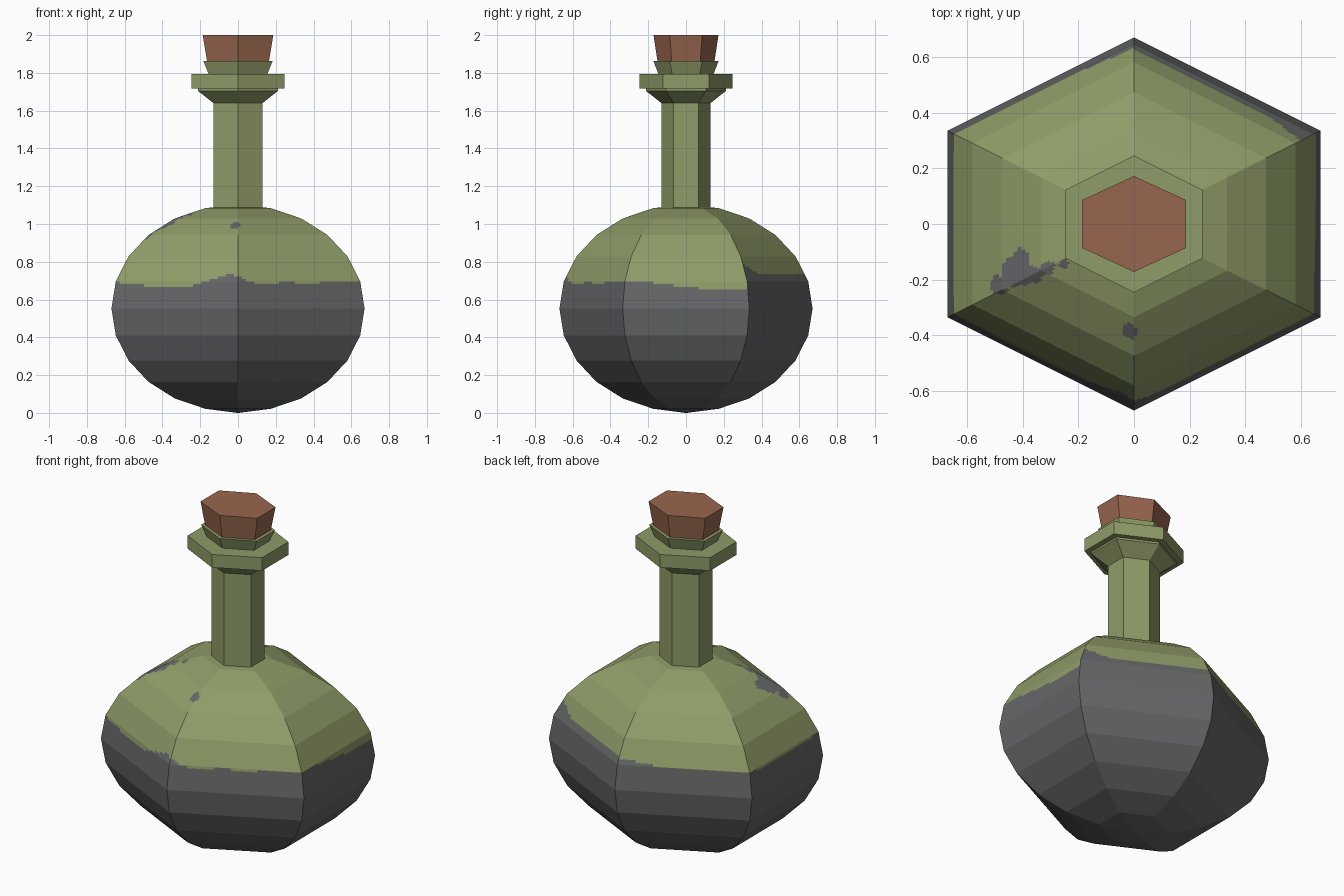
import bpy, bmesh, math

if "Cube" in bpy.data.objects:
    bpy.data.objects.remove(bpy.data.objects["Cube"])


def material(name, rgb):
    m = bpy.data.materials.new(name)
    lin = [((c / 255 + 0.055) / 1.055) ** 2.4 for c in rgb]
    m.diffuse_color = (*lin, 1)
    m.use_nodes = True
    m.node_tree.nodes["Principled BSDF"].inputs["Base Color"].default_value = m.diffuse_color
    return m


GLASS = material("olive glass", (143, 156, 104))
LIQUID = material("dark grey liquid", (101, 102, 103))
CORK = material("brown cork", (152, 102, 78))

# Hexagon with points at front and back, stretched to a unit square
HEX = [(0, -1), (1, -.5), (1, .5), (0, 1), (-1, .5), (-1, -.5)]


def hex_point(u):
    i = int(u) % 6
    t = u - int(u)
    a, b = HEX[i], HEX[(i + 1) % 6]
    return a[0] + (b[0] - a[0]) * t, a[1] + (b[1] - a[1]) * t


def hex_lathe(name, profile, mats, per_side=1, rule=None, sx=1, sy=1):
    """Sweep (radius, z) points round the hexagon, closing both ends."""
    bm = bmesh.new()
    n = 6 * per_side
    rings = []
    for r, z in profile:
        ring = []
        for k in range(n):
            x, y = hex_point(k / per_side)
            ring.append(bm.verts.new((x * r * sx, y * r * sy, z)))
        rings.append(ring)
    for lo, hi in zip(rings, rings[1:]):
        for k in range(n):
            j = (k + 1) % n
            f = bm.faces.new((lo[k], lo[j], hi[j], hi[k]))
            if rule:
                f.material_index = rule((k + .5) / per_side, f.calc_center_median())
    bottom = bm.faces.new(rings[0][::-1])
    bm.faces.new(rings[-1])
    if rule:
        bottom.material_index = 1
    me = bpy.data.meshes.new(name)
    bm.to_mesh(me)
    bm.free()
    for m in mats:
        me.materials.append(m)
    ob = bpy.data.objects.new(name, me)
    bpy.context.collection.objects.link(ob)
    return ob


# Wavy liquid level round the hexagon sides: (side position, height)
LEVEL = [(0, .72), (.15, .685), (.45, .69), (.6, .68), (.75, .70), (1, .69),
         (1.2, .69), (1.5, .665), (1.8, .65), (1.99, .66), (2, .79), (2.2, .74),
         (2.6, .73), (3, .73), (3.4, .69), (4, .69), (4.5, .68), (5, .69),
         (5.35, .665), (5.6, .665), (5.85, .72), (5.95, .74), (6, .72)]
# Splashes on the shoulder: (x, y, radius)
SPLASH = [(-.405, -.12, .032), (-.42, -.17, .055), (-.36, -.185, .03),
          (-.48, -.22, .035), (-.31, -.16, .025), (-.25, -.14, .018),
          (-.015, -.385, .026)]


def liquid_rule(u, c):
    for (u0, z0), (u1, z1) in zip(LEVEL, LEVEL[1:]):
        if u0 <= u < u1:
            level = z0 + (z1 - z0) * (u - u0) / (u1 - u0)
            break
    if c.z < level:
        return 1
    return int(c.z > .8 and any(math.hypot(c.x - x, c.y - y) < r for x, y, r in SPLASH))


# Body: ellipse profile in 15 degree bands, finely split for the paint line
bands = [(.67 * math.cos(math.radians(a)), .553 + .55 * math.sin(math.radians(a)))
         for a in range(-90, 91, 15)]
bands[0] = (.004, 0)
bands[-1] = (.004, 1.10)
profile = []
for (r0, z0), (r1, z1) in zip(bands, bands[1:]):
    steps = 10 if z1 > .6 else 1
    profile += [(r0 + (r1 - r0) * s / steps, z0 + (z1 - z0) * s / steps)
                for s in range(steps)]
profile.append(bands[-1])
hex_lathe("bottle_body", profile, [GLASS, LIQUID], 30, liquid_rule)

# Neck with flare
hex_lathe("bottle_neck", [(.13, 1.06), (.13, 1.64), (.212, 1.705), (.212, 1.73)], [GLASS])
# Collar ring
hex_lathe("neck_ring", [(.246, 1.717), (.246, 1.795)], [GLASS])
# Flared lip holding the cork
hex_lathe("bottle_lip", [(.152, 1.785), (.183, 1.862)], [GLASS], sy=.94)
# Cork stopper
hex_lathe("cork_stopper", [(.162, 1.85), (.187, 2.0)], [CORK], sy=.92)
